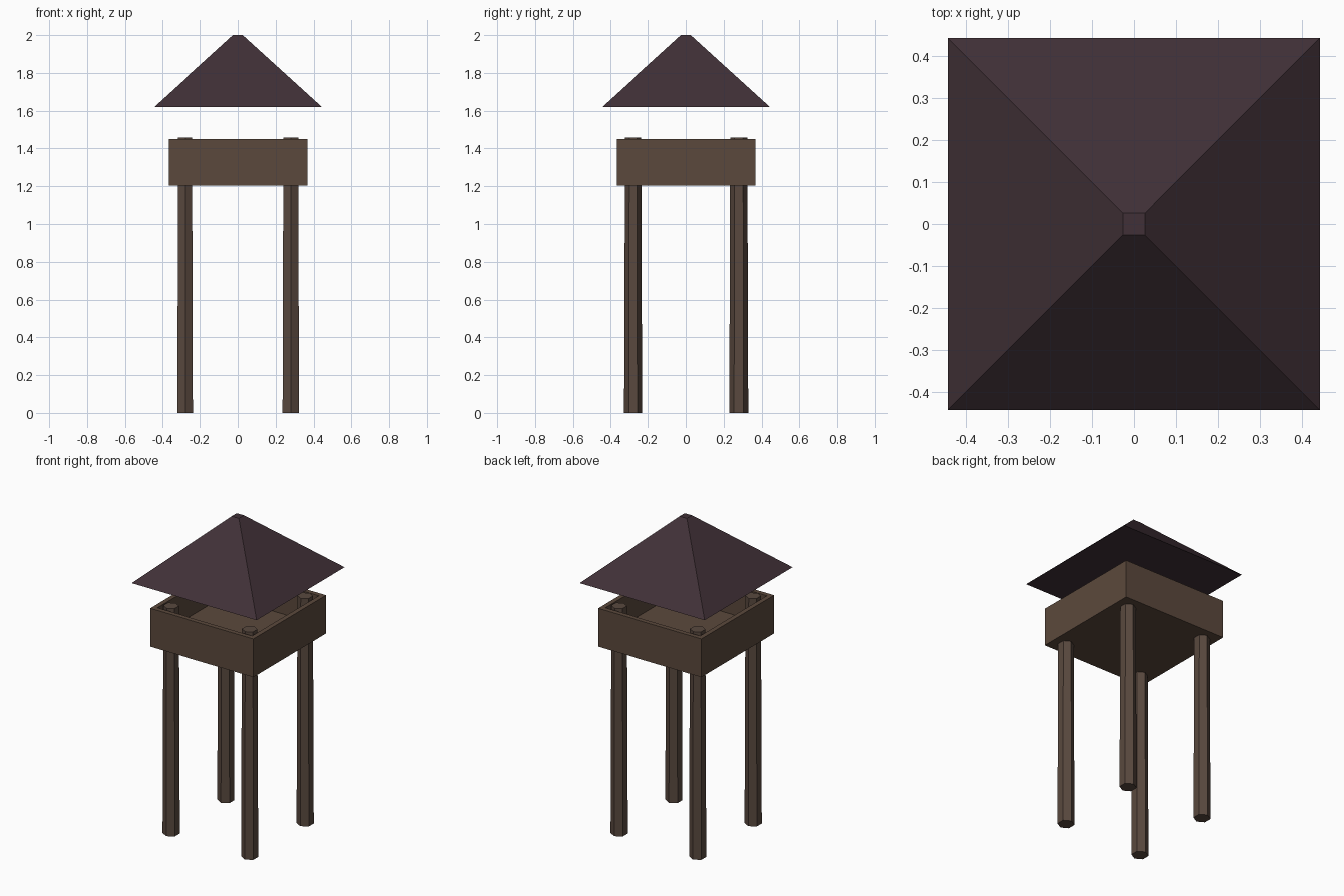
import bpy, math

cube = bpy.data.objects.get("Cube")
if cube:
    bpy.data.objects.remove(cube, do_unlink=True)


def material(name, color):
    mat = bpy.data.materials.new(name)
    mat.use_nodes = True
    mat.diffuse_color = (*color, 1)
    bsdf = next(n for n in mat.node_tree.nodes if n.type == 'BSDF_PRINCIPLED')
    bsdf.inputs["Base Color"].default_value = (*color, 1)
    return mat


plank = material("plank brown", (0.105, 0.066, 0.045))
timber = material("timber brown", (0.10, 0.066, 0.049))
shingle = material("dark plum roof", (0.052, 0.030, 0.038))


def finish(name, mat):
    obj = bpy.context.object
    obj.name = name
    obj.data.materials.append(mat)
    return obj


def box(name, center, size, mat):
    bpy.ops.mesh.primitive_cube_add(size=1, location=center)
    obj = finish(name, mat)
    obj.scale = size
    return obj


def frustum(name, sides, r1, r2, z1, z2, xy, turn, mat):
    bpy.ops.mesh.primitive_cone_add(vertices=sides, radius1=r1, radius2=r2, depth=z2 - z1,
                                    location=(*xy, (z1 + z2) / 2), rotation=(0, 0, turn))
    return finish(name, mat)


# Four hexagonal posts, slightly tapered, rising through the platform
for y, depth in ((-0.28, "front"), (0.28, "back")):
    for x, side in ((-0.28, "right"), (0.28, "left")):
        frustum(f"{depth}_{side}_post", 6, 0.05, 0.045, 0, 1.457, (x, y), 0, timber)

# Platform floor and the four parapet walls around it
half, wall, low, high = 0.367, 0.03, 1.205, 1.45
mid, tall = (low + high) / 2, high - low
box("platform_floor", (0, 0, low + 0.03), (2 * half - wall, 2 * half - wall, 0.06), plank)
for s, depth, side in ((-1, "front", "right"), (1, "back", "left")):
    offset = s * (half - wall / 2)
    box(f"{depth}_wall", (0, offset, mid), (2 * half, wall, tall), plank)
    box(f"{side}_wall", (offset, 0, mid), (wall, 2 * (half - wall), tall), plank)

# Square hipped roof with a small flat top
frustum("roof", 4, 0.444 * math.sqrt(2), 0.026 * math.sqrt(2), 1.62, 2.0, (0, 0),
        math.pi / 4, shingle)
